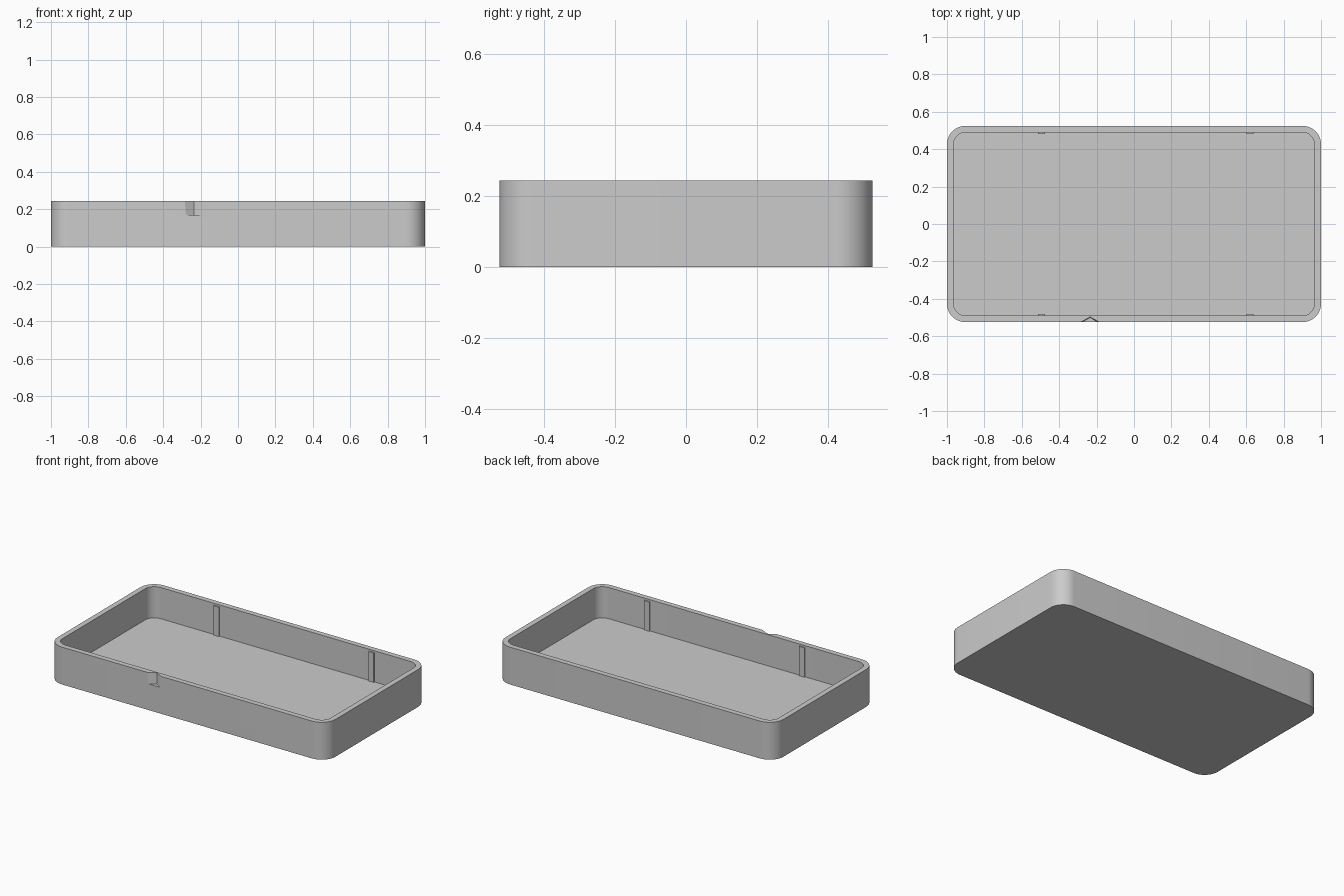
import bpy, bmesh, math

cube = bpy.data.objects.get("Cube")
if cube:
    bpy.data.objects.remove(cube)

HX, HY, H = 1.0, 0.525, 0.243     # half length, half depth, height
WALL, FLOOR, R = 0.035, 0.04, 0.1

grey = bpy.data.materials.new("plain grey")
grey.use_nodes = True
grey.diffuse_color = (0.6, 0.6, 0.6, 1)
grey.node_tree.nodes["Principled BSDF"].inputs["Base Color"].default_value = grey.diffuse_color


def add_object(name, bm):
    bmesh.ops.recalc_face_normals(bm, faces=bm.faces)
    mesh = bpy.data.meshes.new(name)
    bm.to_mesh(mesh)
    bm.free()
    mesh.materials.append(grey)
    ob = bpy.data.objects.new(name, mesh)
    bpy.context.collection.objects.link(ob)
    return ob


def rounded_loop(bm, inset, z, steps=12):
    """Ring of vertices around a rounded rectangle."""
    r = R - inset
    ring = []
    for quarter, (sx, sy) in enumerate([(1, 1), (-1, 1), (-1, -1), (1, -1)]):
        for i in range(steps + 1):
            a = (quarter + i / steps) * math.pi / 2
            ring.append(bm.verts.new((sx * (HX - R) + r * math.cos(a),
                                      sy * (HY - R) + r * math.sin(a), z)))
    return ring


def skin(bm, rings):
    """Join rings with quads and cap both ends."""
    for a, b in zip(rings, rings[1:]):
        for i in range(len(a)):
            j = (i + 1) % len(a)
            bm.faces.new((a[i], a[j], b[j], b[i]))
    bm.faces.new(rings[0])
    bm.faces.new(rings[-1])


# Open tray: outer wall, rim, inner wall and floor
bm = bmesh.new()
skin(bm, [rounded_loop(bm, 0, 0), rounded_loop(bm, 0, H),
          rounded_loop(bm, WALL, H), rounded_loop(bm, WALL, FLOOR)])
tray = add_object("tray", bm)

# V-shaped notch in the front edge of the rim
bm = bmesh.new()
rings = []
for z, half, depth in [(0.17, 0.043, 0.025), (H + 0.01, 0.05, 0.028)]:
    y = -HY
    rings.append([bm.verts.new((-0.235 + dx, y + dy, z)) for dx, dy in
                  [(-half, 0), (-half, -0.05), (half, -0.05), (half, 0), (0, depth)]])
skin(bm, rings)
cutter = add_object("notch_cutter", bm)
cutter.hide_render = True

cut = tray.modifiers.new("notch", 'BOOLEAN')
cut.operation, cut.solver, cut.object = 'DIFFERENCE', 'EXACT', cutter
bpy.ops.object.select_all(action='DESELECT')
bpy.context.view_layer.objects.active = tray
tray.select_set(True)
bpy.ops.object.modifier_apply(modifier=cut.name)
bpy.data.objects.remove(cutter)
bpy.ops.object.shade_smooth_by_angle(angle=math.radians(25))

# Shallow ribs on the long inner walls
for side, side_name in [(-1, "front"), (1, "back")]:
    for x, end in [(-0.495, "right"), (0.62, "left")]:
        bm = bmesh.new()
        bmesh.ops.create_cube(bm, size=1)
        z0, z1 = FLOOR - 0.01, H - 0.012
        bmesh.ops.scale(bm, verts=bm.verts, vec=(0.038, 0.016, z1 - z0))
        bmesh.ops.translate(bm, verts=bm.verts,
                            vec=(x, side * (HY - WALL), (z0 + z1) / 2))
        add_object(f"{side_name}_{end}_rib", bm)
